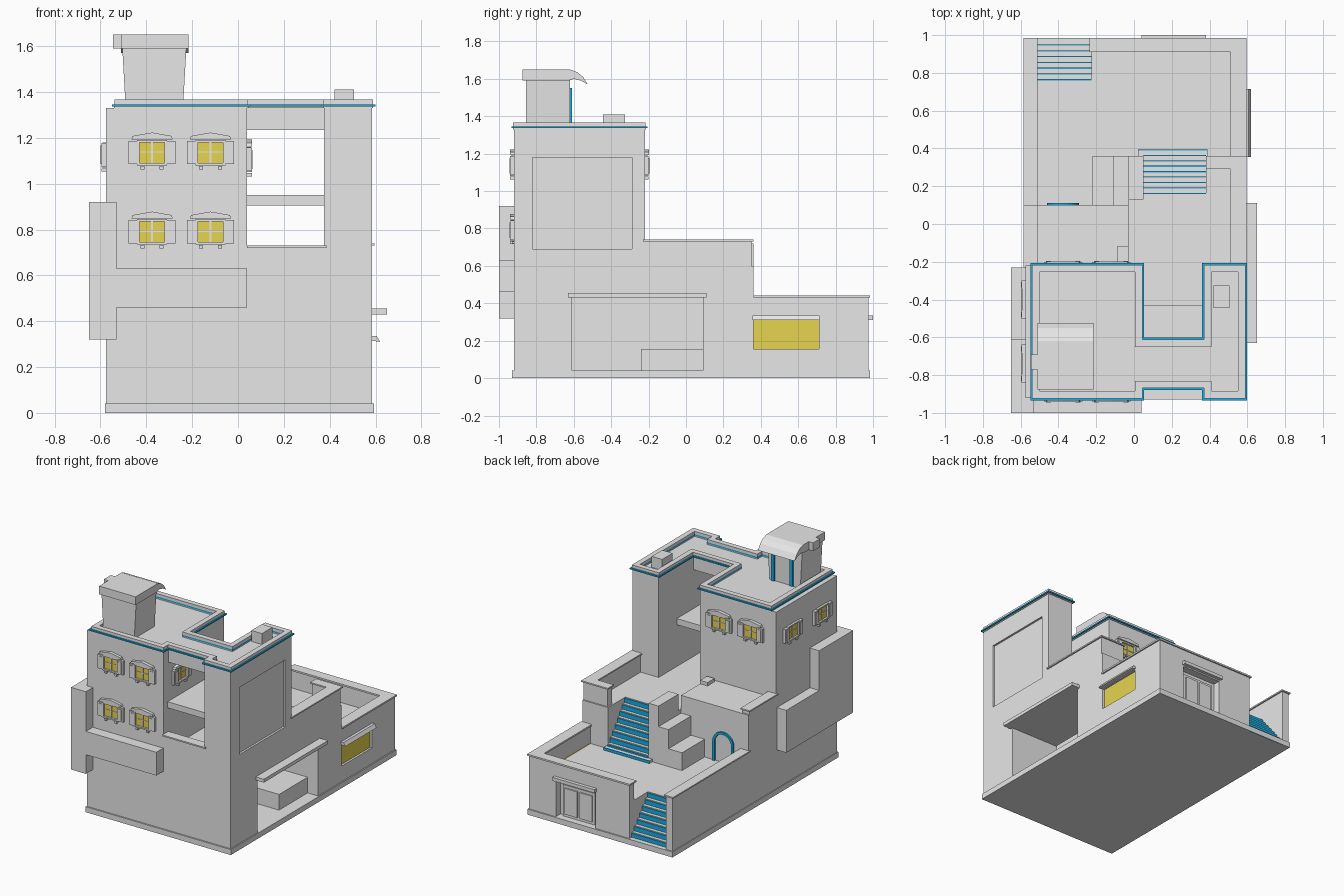
import bpy, bmesh, math
from mathutils import Matrix, Vector

cube = bpy.data.objects.get("Cube")
if cube:
    bpy.data.objects.remove(cube, do_unlink=True)


def material(name, colour):
    mat = bpy.data.materials.new(name)
    mat.use_nodes = True
    mat.diffuse_color = colour
    mat.node_tree.nodes["Principled BSDF"].inputs["Base Color"].default_value = colour
    return mat


PALETTE = [material("plaster grey", (.8, .8, .8, 1)),
           material("window yellow", (.8, .66, .08, 1)),
           material("trim blue", (.01, .48, .9, 1))]
GREY, YELLOW, BLUE = range(3)

# Shared walls and levels
LEFT, RIGHT, FRONT, BACK = -.575, .585, -.92, .975
TOWER_BACK, GAP_L, GAP_R = -.22, .04, .375
LOW, HIGH, ROOF = .3, .6, 1.33
RAIL_LOW, RAIL_HIGH = .43, .73
RAIL_X, STEP_Y = .52, .36
COURT_X, COURT_Y = -.03, .1
STAIR_L, STAIR_R = -.52, -.225


def finish(name, bm, matrix=None):
    bmesh.ops.recalc_face_normals(bm, faces=bm.faces[:])
    mesh = bpy.data.meshes.new(name)
    bm.to_mesh(mesh)
    bm.free()
    for mat in PALETTE:
        mesh.materials.append(mat)
    obj = bpy.data.objects.new(name, mesh)
    bpy.context.collection.objects.link(obj)
    if matrix:
        obj.matrix_world = matrix
    return obj


def part(name, *boxes, matrix=None):
    """Boxes as x0, x1, y0, y1, z0, z1 and an optional colour."""
    bm = bmesh.new()
    for x0, x1, y0, y1, z0, z1, *colour in boxes:
        place = Matrix.Translation(((x0 + x1) / 2, (y0 + y1) / 2, (z0 + z1) / 2))
        size = Matrix.Diagonal((x1 - x0, y1 - y0, z1 - z0, 1))
        verts = bmesh.ops.create_cube(bm, size=1, matrix=place @ size)["verts"]
        for face in {f for v in verts for f in v.link_faces}:
            face.material_index = colour[0] if colour else GREY
    return finish(name, bm, matrix)


def strip(name, outer, inner, h0, h1, place, colour=GREY, closed=True):
    """Solid band between two matching outlines."""
    bm = bmesh.new()
    rows = [[bm.verts.new(place(*p, h)) for p, h in ((a, h0), (a, h1), (b, h1), (b, h0))]
            for a, b in zip(outer, inner)]
    pairs = list(zip(rows, rows[1:])) + ([(rows[-1], rows[0])] if closed else [])
    for r, s in pairs:
        for i in range(4):
            j = (i + 1) % 4
            bm.faces.new((r[i], r[j], s[j], s[i])).material_index = colour
    return finish(name, bm)


def prism(name, points, h0, h1, place, matrix=None):
    bm = bmesh.new()
    low, high = ([bm.verts.new(place(*p, h)) for p in points] for h in (h0, h1))
    bm.faces.new(low)
    bm.faces.new(high)
    for i in range(len(points)):
        j = (i + 1) % len(points)
        bm.faces.new((low[i], low[j], high[j], high[i]))
    return finish(name, bm, matrix)


def holed_wall(name, x0, x1, y0, y1, z0, z1, a, b, bottom, top):
    """Wall with an opening from a to b along its longer side."""
    def span(p, q, low, high):
        return (x0, x1, p, q, low, high) if along_y else (p, q, y0, y1, low, high)
    along_y = y1 - y0 > x1 - x0
    s, e = (y0, y1) if along_y else (x0, x1)
    part(name, span(s, a, z0, z1), span(b, e, z0, z1),
         span(a, b, z0, bottom), span(a, b, top, z1))


def stairs(name, x0, x1, y_low, y_high, z0, z1, count):
    run, rise = (y_high - y_low) / count, (z1 - z0) / count
    boxes = []
    for i in range(count):
        y, top = y_low + i * run, z0 + (i + 1) * rise
        boxes.append((x0, x1, y_high, y, z0, top))
        boxes.append((x0, x1, y, y + .006, top - rise, top - .006, BLUE))
    part(name, *boxes)


def capped_rail(name, x0, x1, y0, y1, z0, z1):
    lip = .01
    part(name, (x0, x1, y0, y1, z0, z1),
         (x0 - lip, x1 + lip, y0 - lip, y1 + lip, z1, z1 + lip))


# Plinth and lower storey around the open garage
GARAGE_F, GARAGE_B, GARAGE_X = -.61, .09, 0
part("plinth", (LEFT - .005, RIGHT + .008, FRONT - .01, BACK + .01, 0, .04))
part("lower_storey",
     (LEFT, RIGHT, FRONT, GARAGE_F, 0, HIGH),
     (LEFT, GARAGE_X, GARAGE_F, GARAGE_B, 0, HIGH),
     (GARAGE_X, RIGHT, GARAGE_F, GARAGE_B, RAIL_LOW, HIGH),
     (LEFT, RIGHT, GARAGE_B, COURT_Y, 0, HIGH),
     (COURT_X, RIGHT, COURT_Y, .13, 0, HIGH))
part("garage_block", (.1, .5, -.24, GARAGE_B, .04, .155))
part("garage_awning", (RIGHT - .02, .65, -.63, .11, RAIL_LOW, .455))

# Rear block with its terrace, window wall and door wall
part("rear_block",
     (LEFT, RAIL_X, COURT_Y, .73, 0, LOW),
     (STAIR_R, RAIL_X, .73, .92, 0, LOW))
holed_wall("window_wall", RAIL_X, RIGHT, STEP_Y, BACK, 0, RAIL_LOW, STEP_Y + .001, .71, .155, .31)
holed_wall("door_wall", STAIR_R, RAIL_X, .92, BACK, 0, RAIL_LOW, .05, .37, .04, LOW)
part("side_window", (RAIL_X, RIGHT - .015, STEP_Y, .71, .155, .31, YELLOW))
prism("side_window_hood", [(RIGHT, .335), (.605, .335), (.62, .31), (RIGHT, .315)],
      .355, .715, lambda a, b, h: (a, h, b))
part("rear_door",
     (.08, .34, .92, .935, .04, .27), (.1, .2, .93, .945, .06, .25),
     (.22, .32, .93, .945, .06, .25), (.04, .38, BACK, 1, .31, .335))
part("rear_rail_caps",
     (STAIR_R - .01, RIGHT + .01, .91, BACK + .01, RAIL_LOW, .442),
     (RAIL_X - .01, RIGHT + .01, STEP_Y, .91, RAIL_LOW, .442))
capped_rail("left_terrace_rail", LEFT, STAIR_L, COURT_Y, BACK, 0, RAIL_LOW)
stairs("outer_stairs", STAIR_L, STAIR_R, BACK, .73, 0, LOW, 8)

# Upper terrace, its rails, inner stairs and stepped blocks
part("upper_terrace",
     (.38, RIGHT, .13, STEP_Y, 0, HIGH), (COURT_X, .05, .13, STEP_Y, 0, .72))
capped_rail("right_terrace_rail", RAIL_X, RIGHT, TOWER_BACK, STEP_Y - .01, HIGH, RAIL_HIGH)
capped_rail("rear_terrace_rail", .39, RAIL_X, .3, STEP_Y - .01, HIGH, RAIL_HIGH)
stairs("inner_stairs", .05, .38, STEP_Y, .13, LOW, HIGH, 8)
part("inner_first_step", (.02, .39, STEP_Y, .39, LOW, LOW + .02),
     (.02, .39, .39, .395, LOW, LOW + .02, BLUE))
part("court_steps", (-.11, COURT_X, COURT_Y, STEP_Y, LOW, .57),
     (-.22, -.11, COURT_Y, STEP_Y, LOW, .43))
part("court_room", (LEFT, COURT_X, TOWER_BACK, COURT_Y, HIGH, .7),
     (-.09, COURT_X, -.2, -.12, .7, .725))
capped_rail("court_room_rail", LEFT, STAIR_L, TOWER_BACK, COURT_Y - .01, .7, .725)

# Arched court door
def arch(w):
    curve = [(w * math.cos(t * math.pi / 10), .14 + w * math.sin(t * math.pi / 10))
             for t in range(11)]
    return [(w, 0)] + curve + [(-w, 0)]


strip("arched_door_frame", arch(.085), arch(.068), 0, .012,
      lambda a, b, h: (a - .375, COURT_Y + h, b + LOW), BLUE, closed=False)

# Tower, pillar, bridge and the front rail between them
part("tower", (LEFT, GAP_L, FRONT, TOWER_BACK, HIGH, ROOF))
part("pillar", (GAP_R, RIGHT - .015, FRONT, TOWER_BACK, HIGH, ROOF))
holed_wall("pillar_panel", RIGHT - .015, RIGHT, FRONT, TOWER_BACK, HIGH, ROOF,
           -.82, -.29, .69, 1.18)
part("roof_bridge", (GAP_L, GAP_R, -.86, -.62, 1.235, ROOF))
part("balcony_slab", (GAP_L, GAP_R, -.87, -.43, .905, .95))
part("front_rail", (GAP_L, GAP_R, FRONT, -.87, HIGH, .72),
     (GAP_L, GAP_R + .01, FRONT - .01, -.86, .72, .73))

# Roof rim following the tower, bridge and pillar
RIM = [(-.535, FRONT), (GAP_L, FRONT), (GAP_L, -.865), (GAP_R, -.865), (GAP_R, FRONT),
       (RIGHT, FRONT), (RIGHT, TOWER_BACK), (GAP_R, TOWER_BACK), (GAP_R, -.615),
       (GAP_L, -.615), (GAP_L, TOWER_BACK), (-.535, TOWER_BACK)]


def offset(points, d):
    result = []
    for i, p in enumerate(points):
        p = Vector(p)
        a = (p - Vector(points[i - 1])).normalized()
        b = (Vector(points[(i + 1) % len(points)]) - p).normalized()
        result.append((p.x + d * (a.y + b.y), p.y - d * (a.x + b.x)))
    return result


def rim(name, out, z0, z1, colour):
    strip(name, offset(RIM, out), offset(RIM, -.035), z0, z1, lambda a, b, h: (a, b, h), colour)


rim("roof_rim_base", .005, ROOF, 1.336, GREY)
rim("roof_rim_stripe", .014, 1.336, 1.346, BLUE)
rim("roof_rim_top", .004, 1.346, 1.367, GREY)
part("chimney", (.42, .505, -.445, -.325, ROOF, 1.41))

# Flared roof hut with a curved hood
strip("roof_hut", [(-.49, -.855), (-.24, -.855), (-.24, -.62), (-.49, -.62)],
      [(-.365, -.74)] * 4, ROOF, 1.6,
      lambda a, b, h: (-.365 + (a + .365) * (1 + .45 * (h - ROOF)), b, h))
prism("hut_hood", [(-.875, 1.59), (-.875, 1.65), (-.62, 1.65), (-.58, 1.635), (-.55, 1.61),
                   (-.525, 1.57), (-.56, 1.59), (-.6, 1.6), (-.63, 1.59)],
      -.51, -.215, lambda a, b, h: (h, a, b))
part("hut_vent", (-.545, -.5, -.77, -.69, 1.59, 1.65))
part("hut_door_jambs", (-.285, -.26, -.62, -.61, ROOF, 1.55, BLUE),
     (-.435, -.41, -.62, -.61, ROOF, 1.55, BLUE))

# Wrapping ducts on the front left corner
part("corner_duct", (-.65, -.53, -1, FRONT, .32, .92),
     (-.65, LEFT, FRONT, -.61, .32, .92),
     (-.65, LEFT, -.61, -.23, .32, .63),
     (-.53, GAP_L, -1, FRONT, .46, .63))


# Shuttered windows
def window(name, x, y, z, turn, crowned=True):
    place = Matrix.Translation((x, y, z)) @ Matrix.Rotation(math.radians(turn), 4, "Z")
    boxes = [(-.055, .055, -.006, 0, -.05, .045, YELLOW),
             (-.065, .065, -.016, 0, .04, .05), (-.065, .065, -.02, 0, -.06, -.05),
             (-.004, .004, -.01, 0, -.05, .045), (-.055, .055, -.009, 0, -.005, 0)]
    for side in (-1, 1):
        a, b = sorted((side * .055, side * .102))
        boxes.append((a, b, -.02, 0, -.055, .047))
        boxes.append((a + .01, b - .01, -.024, 0, -.045, .037))
        boxes.append((side * .042 - .009, side * .042 + .009, -.02, 0, -.078, -.063))
    part(name, *boxes, matrix=place)
    if crowned:
        prism(name + "_crown", [(-.09, .053), (.09, .053), (.085, .068), (0, .083), (-.085, .068)],
              0, .022, lambda a, b, h: (a, -h, b), place)


for column, x in (("left", -.375), ("right", -.12)):
    for row, z in (("lower", .795), ("upper", 1.14)):
        window(f"front_window_{row}_{column}", x, FRONT, z, 0)
    window(f"back_window_{column}", x, TOWER_BACK, 1.14, 180)
for place, y in (("rear", -.4), ("front", -.74)):
    window(f"side_tower_window_{place}", LEFT, y, 1.13, -90, crowned=False)
window("gap_window", GAP_L, -.72, 1.11, 90)
